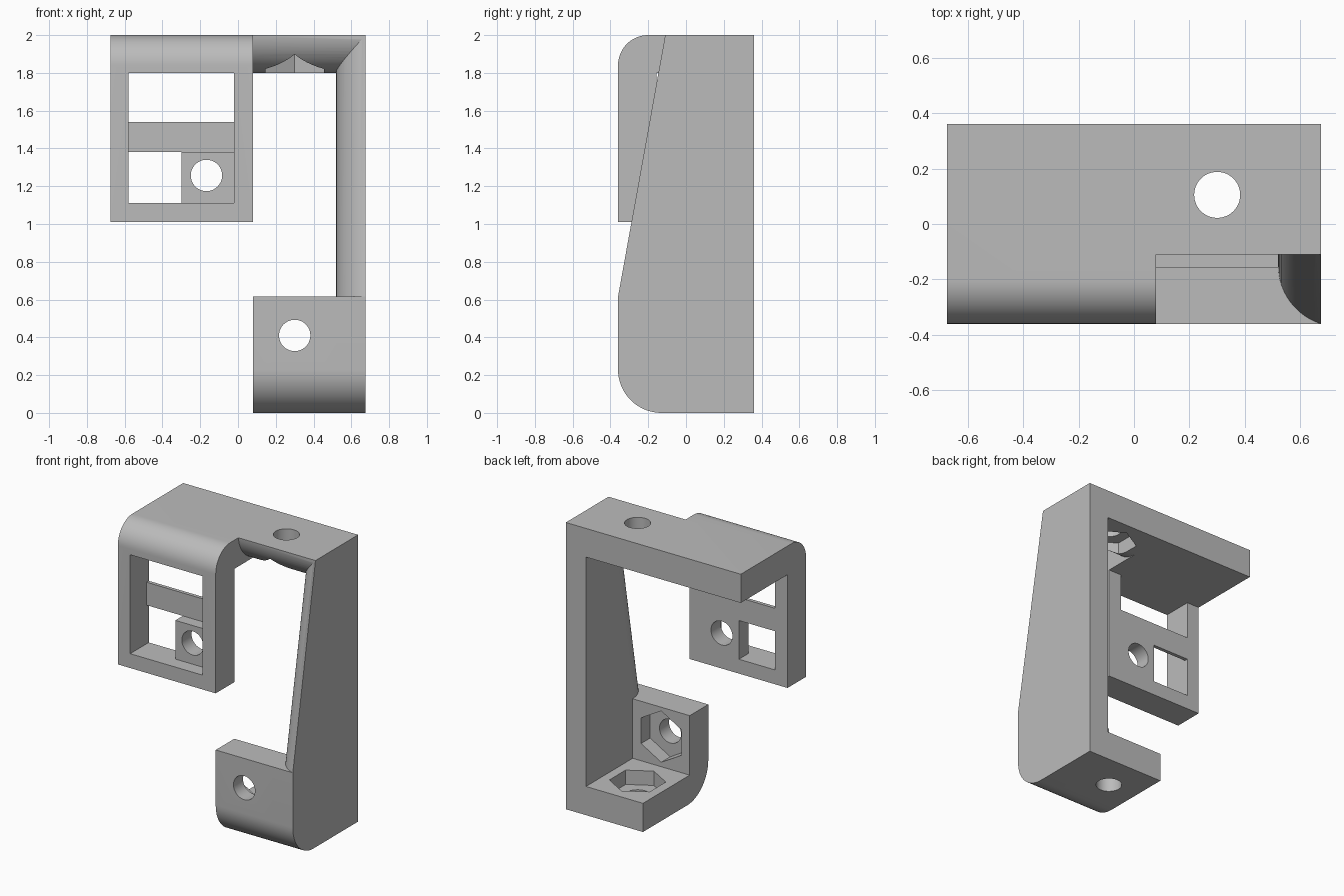
import bpy, bmesh
from math import cos, sin, radians

if "Cube" in bpy.data.objects:
    bpy.data.objects.remove(bpy.data.objects["Cube"])

grey = bpy.data.materials.new("plain grey")
grey.use_nodes = True
grey.diffuse_color = (0.5, 0.5, 0.5, 1)
grey.node_tree.nodes["Principled BSDF"].inputs["Base Color"].default_value = (0.5, 0.5, 0.5, 1)

PLACE = {"x": lambda u, v, a: (a, u, v),
         "y": lambda u, v, a: (u, a, v),
         "z": lambda u, v, a: (u, v, a)}


def arc(cx, cy, r, start, end, n=16):
    angles = [radians(start + (end - start) * i / n) for i in range(n + 1)]
    return [(cx + r * cos(t), cy + r * sin(t)) for t in angles]


def prism(name, points, axis, a, b):
    """Extrude a 2D profile along an axis from a to b."""
    bm = bmesh.new()
    ends = [[bm.verts.new(PLACE[axis](u, v, d)) for u, v in points] for d in (a, b)]
    for ring in ends:
        bm.faces.new(ring)
    for i in range(len(points)):
        j = (i + 1) % len(points)
        bm.faces.new((ends[0][i], ends[0][j], ends[1][j], ends[1][i]))
    bmesh.ops.recalc_face_normals(bm, faces=bm.faces)
    mesh = bpy.data.meshes.new(name)
    bm.to_mesh(mesh)
    bm.free()
    mesh.materials.append(grey)
    obj = bpy.data.objects.new(name, mesh)
    bpy.context.collection.objects.link(obj)
    return obj


def box(name, x0, x1, y0, y1, z0, z1):
    return prism(name, [(x0, y0), (x1, y0), (x1, y1), (x0, y1)], "z", z0, z1)


def combine(target, tool, operation):
    mod = target.modifiers.new(operation, "BOOLEAN")
    mod.operation = operation
    mod.solver = "EXACT"
    mod.object = tool
    bpy.context.view_layer.objects.active = target
    bpy.ops.object.modifier_apply(modifier=mod.name)
    bpy.data.objects.remove(tool)


W, D = 0.675, 0.36      # half width, half depth
INNER, EDGE = 0.52, 0.08  # inner side of the wall, free edge of the foot
PLATE = -0.155          # back of the front plates
R = 0.221               # rounding along the open frame

# Top plate with the hanging face plate, rounded at the front
bracket = prism("bracket",
                [(D, 1.8), (D, 2)] + arc(-0.2, 1.84, 0.16, 90, 180)
                + [(-D, 1.01), (PLATE, 1.01), (PLATE, 1.8)], "x", -W, EDGE)

# Top beam with a rounded lower front edge
beam = prism("top_beam", [(D, 2), (-0.11, 2)] + arc(0.11, 1.8 + R, R, 187, 270)
             + [(D, 1.8)], "x", 0, W)

# Leaning side wall with a rounded inner front edge
wall = prism("side_wall", [(W, D), (INNER, D)] + arc(INNER + R, -0.149, R, 180, 252)
             + [(W, -D)], "z", 0.615, 2)
for v in wall.data.vertices:
    if v.co.z > 1 and v.co.y < 0.3:
        v.co.y += 0.25

# Lower wall and foot share the rounded bottom corner
bottom = arc(-0.13, 0.23, 0.23, 270, 180)
lower_wall = prism("lower_wall", [(D, 0)] + bottom + [(-D, 0.615), (D, 0.615)],
                   "x", INNER, W)
foot = prism("foot", [(D, 0)] + bottom
             + [(-D, 0.615), (PLATE, 0.615), (PLATE, 0.2), (D, 0.2)], "x", EDGE, W)
for part in (beam, foot, lower_wall, wall):
    combine(bracket, part, "UNION")

# Face plate openings: recesses for the block and thin bar, then through windows
cutters = [
    box("block_recess", -0.58, -0.02, -0.5, -0.262, 1.11, 1.8),
    box("bar_recess", -0.58, -0.02, -0.5, PLATE - 0.025, 1.38, 1.8),
    box("upper_window", -0.58, -0.02, -0.5, 0, 1.54, 1.8),
    box("lower_window", -0.58, -0.3, -0.5, 0, 1.11, 1.38),
]

# Screw holes
HX, HY, HZ, HOLE, NUT = 0.3, 0.105, 0.41, 0.083, 0.179
circle = lambda cx, cy: arc(cx, cy, HOLE, 0, 352.5, 47)
hexagon = lambda cx, cy: arc(cx, cy, NUT, 30, 330, 5)
cutters += [
    prism("block_hole", circle(-0.167, 1.257), "y", -0.5, 0),
    prism("foot_hole", circle(HX, HZ), "y", -0.5, 0),
    prism("upright_hole", circle(HX, HY), "z", -0.1, 2.1),
    # Hexagonal nut pockets
    prism("foot_pocket", hexagon(HX, HZ), "y", PLATE - 0.1, 0),
    prism("floor_pocket", hexagon(HX, HY), "z", 0.1, 0.3),
    prism("beam_pocket", hexagon(HX, HY), "z", 1.7, 1.9),
]
for cutter in cutters:
    combine(bracket, cutter, "DIFFERENCE")

bpy.ops.object.select_all(action="DESELECT")
bracket.select_set(True)
bpy.context.view_layer.objects.active = bracket
bpy.ops.object.shade_smooth_by_angle(angle=radians(30))
